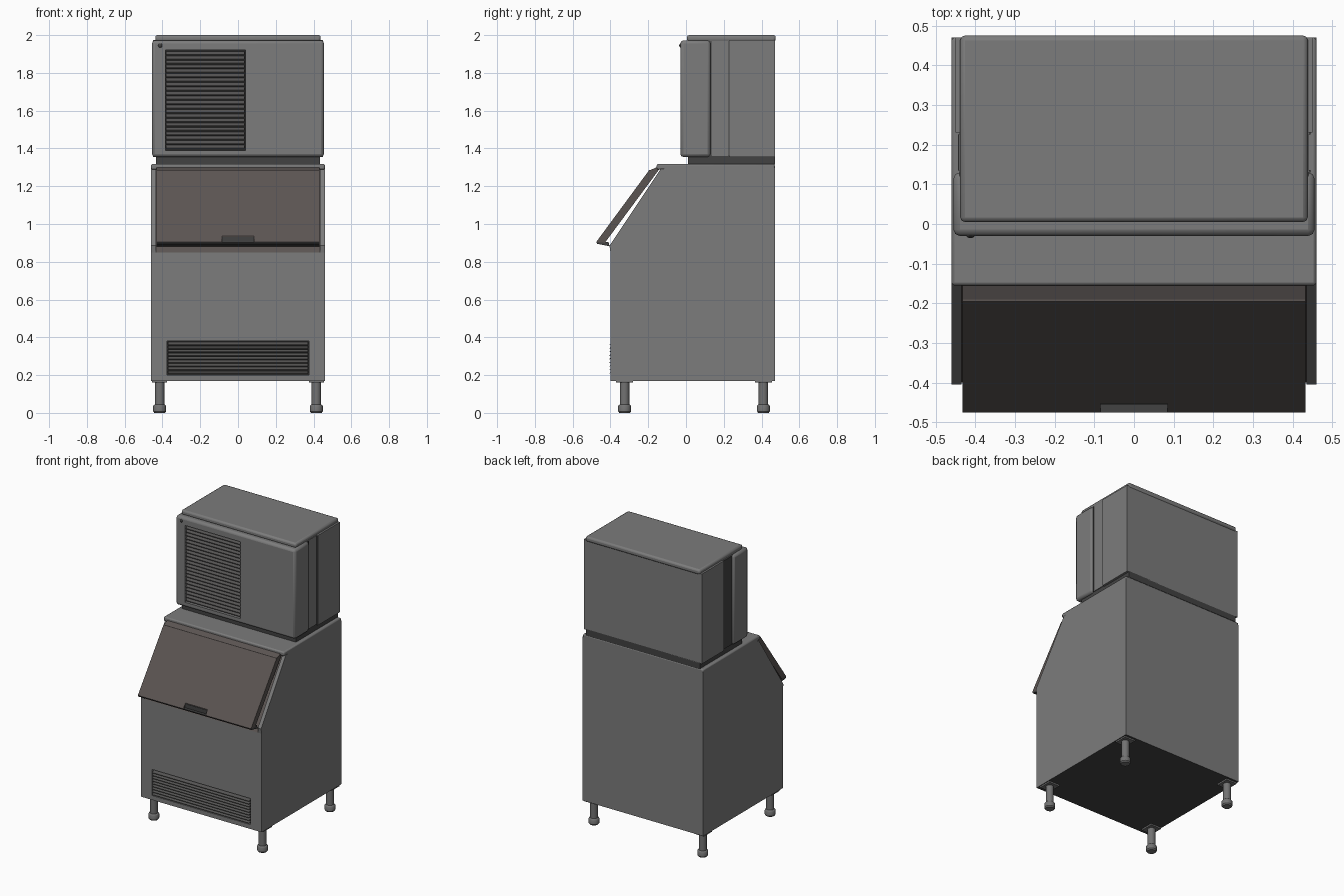
import bpy, bmesh, math
from mathutils import Vector

if "Cube" in bpy.data.objects:
    bpy.data.objects.remove(bpy.data.objects["Cube"])


def mat(name, c):
    m = bpy.data.materials.new(name)
    m.diffuse_color = (*c, 1)
    m.use_nodes = True
    m.node_tree.nodes["Principled BSDF"].inputs["Base Color"].default_value = m.diffuse_color
    return m


STEEL = mat("steel", (0.20, 0.20, 0.20))
DOOR = mat("door_grey", (0.105, 0.09, 0.085))
DARK = mat("dark_trim", (0.055, 0.055, 0.055))
SLAT = mat("slat_grey", (0.09, 0.088, 0.087))
BLACK = mat("black_recess", (0.02, 0.02, 0.02))
LEG = mat("leg_steel", (0.17, 0.17, 0.17))


def finish(name, bm, m, bevel=0, seg=2):
    bmesh.ops.recalc_face_normals(bm, faces=bm.faces)
    me = bpy.data.meshes.new(name)
    bm.to_mesh(me)
    bm.free()
    me.materials.append(m)
    ob = bpy.data.objects.new(name, me)
    bpy.context.collection.objects.link(ob)
    if bevel:
        b = ob.modifiers.new("bevel", "BEVEL")
        b.width, b.segments = bevel, seg
        bpy.context.view_layer.objects.active = ob
        ob.select_set(True)
        bpy.ops.object.shade_smooth_by_angle(angle=math.radians(35))
        ob.select_set(False)
    return ob


def box(name, x, y, z, m, bevel=0):
    bm = bmesh.new()
    bmesh.ops.create_cube(bm, size=1)
    for v in bm.verts:
        v.co = [r[0] if c < 0 else r[1] for r, c in zip((x, y, z), v.co)]
    return finish(name, bm, m, bevel)


def extrude(name, yz, x0, x1, m, bevel=0):
    """Side profile of (y, z) points swept across x."""
    bm = bmesh.new()
    f = bm.faces.new([bm.verts.new((x0, y, z)) for y, z in yz])
    r = bmesh.ops.extrude_face_region(bm, geom=[f])
    for v in r["geom"]:
        if isinstance(v, bmesh.types.BMVert):
            v.co.x = x1
    return finish(name, bm, m, bevel)


def lathe(name, rz, x, y, m, n=20):
    """Radius and height profile spun round a vertical axis."""
    bm = bmesh.new()
    rings = [[bm.verts.new((x + r * math.cos(2 * math.pi * i / n),
                            y + r * math.sin(2 * math.pi * i / n), z))
              for i in range(n)] for r, z in rz]
    for a, b in zip(rings, rings[1:]):
        for i in range(n):
            bm.faces.new((a[i], a[(i + 1) % n], b[(i + 1) % n], b[i]))
    bm.faces.new(rings[0])
    bm.faces.new(rings[-1])
    ob = finish(name, bm, m)
    bpy.context.view_layer.objects.active = ob
    ob.select_set(True)
    bpy.ops.object.shade_smooth_by_angle(angle=math.radians(35))
    ob.select_set(False)


def cut(ob, x, y, z):
    c = box(ob.name + "_cutter", x, y, z, BLACK)
    c.hide_render = True
    c.hide_set(True)
    b = ob.modifiers.new("cut", "BOOLEAN")
    b.object, b.solver = c, "EXACT"


def louvre(name, x, z0, z1, y, n):
    """Stack of tilted slats in one mesh."""
    bm = bmesh.new()
    p = (z1 - z0) / n
    for i in range(n):
        z = z0 + i * p
        prof = [(y, z + 0.1 * p), (y, z + 0.3 * p),
                (y + 0.016, z + 0.95 * p), (y + 0.016, z + 0.75 * p)]
        a, b = ([bm.verts.new((xx, *q)) for q in prof] for xx in x)
        bm.faces.new(a)
        bm.faces.new(b)
        for k in range(4):
            bm.faces.new((a[k], a[k - 1], b[k - 1], b[k]))
    finish(name, bm, SLAT)


# Storage bin with sloping front, black underside
body = extrude("bin_body", [(-0.40, 0.17), (0.47, 0.17), (0.47, 1.30), (-0.11, 1.30),
                            (-0.40, 0.85)], -0.46, 0.46, STEEL)
body.data.materials.append(DARK)
body.data.materials.append(DOOR)
for f in body.data.polygons:
    if f.normal.z < -0.9:
        f.material_index = 1
    elif f.normal.y < -0.5 and f.normal.z > 0.2:
        f.material_index = 2
cut(body, (-0.375, 0.375), (-0.5, -0.375), (0.20, 0.38))
box("lower_vent_back", (-0.375, 0.375), (-0.379, -0.375), (0.20, 0.38), BLACK)
louvre("lower_vent_slats", (-0.37, 0.37), 0.205, 0.375, -0.405, 9)
box("bin_top", (-0.46, 0.46), (-0.155, 0.47), (1.288, 1.318), STEEL, 0.008)

# Raised rails beside the door opening
for s in (-1, 1):
    extrude("door_rail", [(-0.40, 0.85), (-0.405, 0.885), (-0.135, 1.29), (-0.11, 1.29)],
            s * 0.435, s * 0.46, STEEL)

# Sloping door with lip and grip notch
door = extrude("bin_door", [(-0.475, 0.905), (-0.43, 0.90), (-0.145, 1.285), (-0.195, 1.285)],
               -0.432, 0.432, DOOR)
cut(door, (-0.085, 0.085), (-0.55, -0.452), (0.85, 0.94))
extrude("door_lip", [(-0.475, 0.905), (-0.47, 0.895), (-0.405, 0.882), (-0.41, 0.905)],
        -0.432, 0.432, DARK)
box("door_grip", (-0.085, 0.085), (-0.455, -0.435), (0.898, 0.932), DARK)
extrude("door_hinge", [(-0.195, 1.283), (-0.15, 1.283), (-0.13, 1.295), (-0.155, 1.3)],
        -0.432, 0.432, DOOR)

# Plinth between bin and head
box("plinth", (-0.435, 0.435), (0.01, 0.47), (1.315, 1.36), DARK)

# Head unit: rounded front shell, rear shell, recessed side strips, lid
front = box("head_front", (-0.455, 0.455), (-0.03, 0.13), (1.355, 1.972), STEEL, 0.016)
cut(front, (-0.385, 0.04), (-0.1, 0.0), (1.39, 1.92))
box("head_core", (-0.44, 0.44), (0.10, 0.25), (1.36, 1.972), STEEL)
box("head_rear", (-0.45, 0.45), (0.23, 0.47), (1.355, 1.975), STEEL)
box("left_side_strip", (-0.444, -0.43), (0.135, 0.225), (1.36, 1.97), DARK)
for y in (0.13, 0.225):
    box("right_side_seam", (0.43, 0.445), (y, y + 0.006), (1.36, 1.97), DARK)
box("head_lid", (-0.438, 0.438), (0.005, 0.475), (1.965, 2.0), STEEL, 0.012)
box("head_vent_back", (-0.385, 0.04), (-0.004, 0.0), (1.39, 1.92), BLACK)
louvre("head_vent_slats", (-0.38, 0.035), 1.395, 1.915, -0.024, 22)

# Small round knob on the head's upper corner
bm = bmesh.new()
bmesh.ops.create_uvsphere(bm, u_segments=12, v_segments=8, radius=0.014)
bmesh.ops.translate(bm, verts=bm.verts, vec=Vector((-0.412, -0.022, 1.945)))
finish("corner_knob", bm, DARK)

# Legs with adjustable feet
for x in (-0.415, 0.415):
    for y in (-0.325, 0.41):
        box("leg_plate", (x - 0.04, x + 0.04), (y - 0.045, y + 0.045), (0.16, 0.172), LEG)
        lathe("leg", [(0.025, 0.165), (0.025, 0.045), (0.03, 0.042), (0.034, 0.036),
                      (0.034, 0.008), (0.028, 0.0)], x, y, LEG)
